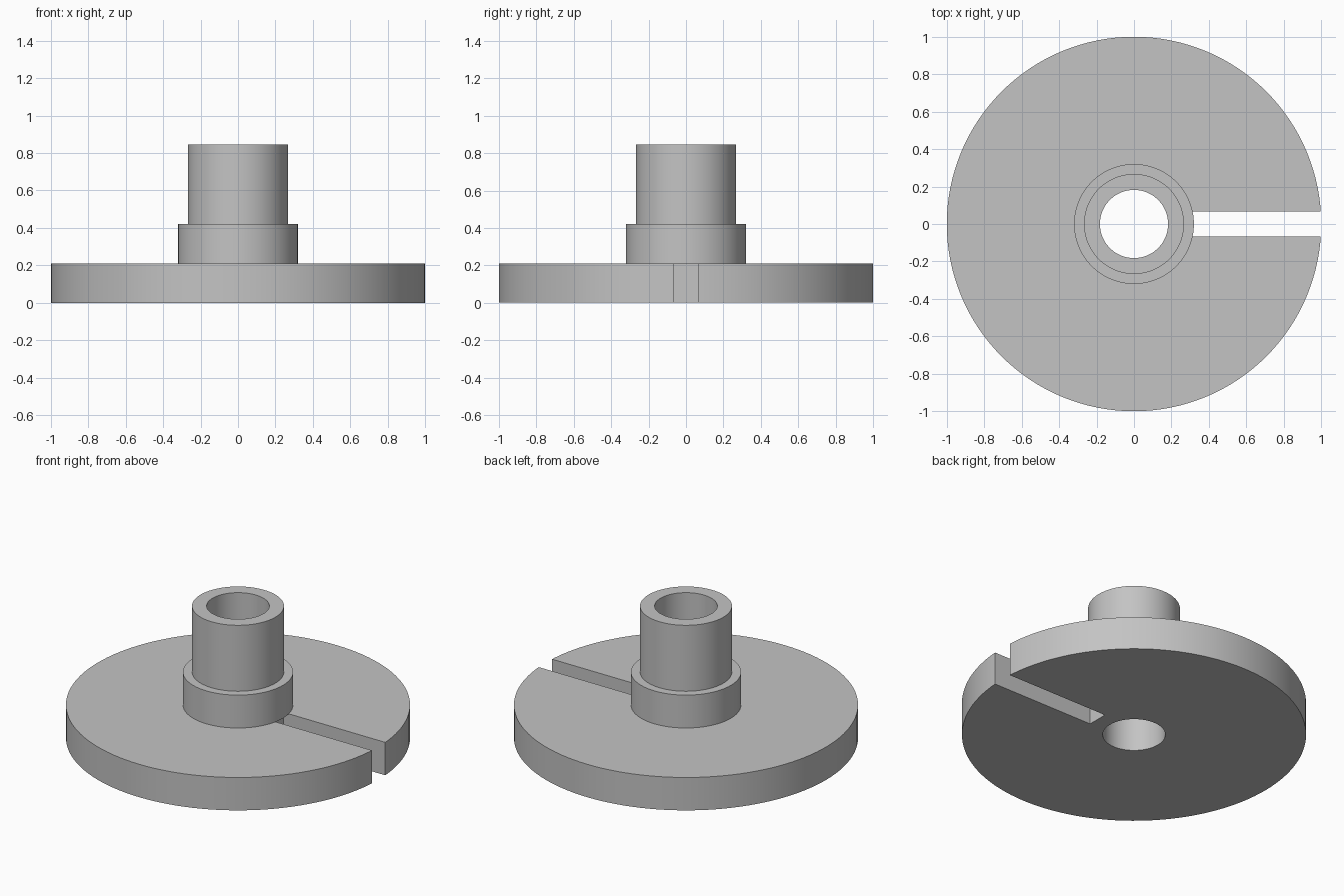
import bpy, bmesh, math
from mathutils import Matrix, Vector

if "Cube" in bpy.data.objects:
    bpy.data.objects.remove(bpy.data.objects["Cube"])

DISC_TOP, COLLAR_TOP, TUBE_TOP = 0.211, 0.422, 0.845
DISC_R, COLLAR_R, TUBE_R, BORE_R = 1.0, 0.32, 0.267, 0.182
SLOT_START, SLOT_WIDTH = 0.277, 0.134
SEGMENTS = 128

grey = bpy.data.materials.new("plain grey")
grey.use_nodes = True
colour = (0.55, 0.55, 0.55, 1)
grey.diffuse_color = colour
grey.node_tree.nodes["Principled BSDF"].inputs["Base Color"].default_value = colour


def make_object(name, bm):
    bmesh.ops.recalc_face_normals(bm, faces=bm.faces)
    mesh = bpy.data.meshes.new(name)
    bm.to_mesh(mesh)
    bm.free()
    obj = bpy.data.objects.new(name, mesh)
    bpy.context.collection.objects.link(obj)
    mesh.materials.append(grey)
    return obj


# Disc, collar and bored tube as one turned profile
profile = [(BORE_R, 0), (DISC_R, 0), (DISC_R, DISC_TOP), (COLLAR_R, DISC_TOP),
           (COLLAR_R, COLLAR_TOP), (TUBE_R, COLLAR_TOP), (TUBE_R, TUBE_TOP),
           (BORE_R, TUBE_TOP)]
bm = bmesh.new()
ring = [bm.verts.new((r, 0, z)) for r, z in profile]
edges = [bm.edges.new((a, b)) for a, b in zip(ring, ring[1:] + ring[:1])]
bmesh.ops.spin(bm, geom=ring + edges, cent=(0, 0, 0), axis=(0, 0, 1),
               angle=math.tau, steps=SEGMENTS, use_merge=True)
bmesh.ops.remove_doubles(bm, verts=bm.verts, dist=0.0001)
body = make_object("slotted_flange_with_hub", bm)

# Radial slot cutter, running under the collar and out through the rim
bm = bmesh.new()
bmesh.ops.create_cube(bm, size=1)
for v in bm.verts:
    v.co = Vector((1.2 if v.co.x > 0 else SLOT_START,
                   v.co.y * SLOT_WIDTH,
                   DISC_TOP if v.co.z > 0 else -0.1))
cutter = make_object("slot_cutter", bm)
cutter.hide_render = True

cut = body.modifiers.new("slot", 'BOOLEAN')
cut.operation = 'DIFFERENCE'
cut.solver = 'EXACT'
cut.object = cutter
bpy.ops.object.select_all(action='DESELECT')
body.select_set(True)
bpy.context.view_layer.objects.active = body
bpy.ops.object.modifier_apply(modifier=cut.name)
bpy.data.objects.remove(cutter)
bpy.ops.object.shade_smooth_by_angle(angle=math.radians(30))
